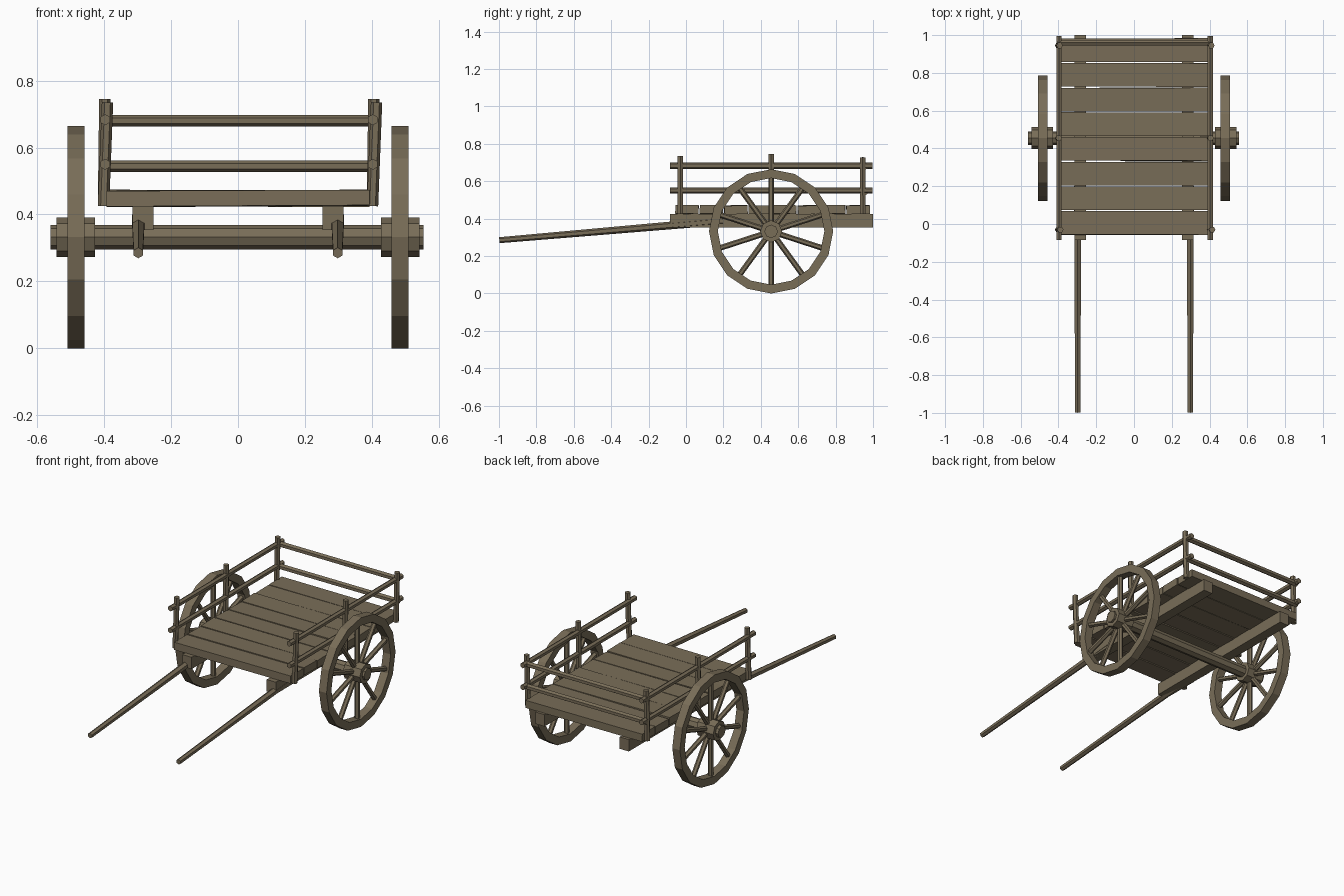
import bpy, bmesh, math, random
from mathutils import Vector, Matrix, Euler

if "Cube" in bpy.data.objects:
    bpy.data.objects.remove(bpy.data.objects["Cube"])

random.seed(4)
wood = bpy.data.materials.new("weathered brown wood")
wood.diffuse_color = (0.19, 0.153, 0.097, 1)
wood.use_nodes = True
wood.node_tree.nodes["Principled BSDF"].inputs["Base Color"].default_value = wood.diffuse_color


def finish(name, bm):
    bmesh.ops.recalc_face_normals(bm, faces=bm.faces)
    me = bpy.data.meshes.new(name)
    bm.to_mesh(me)
    bm.free()
    me.materials.append(wood)
    ob = bpy.data.objects.new(name, me)
    bpy.context.collection.objects.link(ob)
    return ob


def add_rod(bm, a, b, r1, r2=None, sides=6):
    a, b = Vector(a), Vector(b)
    d = b - a
    m = Matrix.Translation((a + b) / 2) @ d.to_track_quat('Z', 'Y').to_matrix().to_4x4()
    bmesh.ops.create_cone(bm, cap_ends=True, segments=sides, radius1=r1,
                          radius2=r1 if r2 is None else r2, depth=d.length, matrix=m)


def rod(name, a, b, r1, r2=None, sides=6):
    bm = bmesh.new()
    add_rod(bm, a, b, r1, r2, sides)
    return finish(name, bm)


def box(name, centre, size, tilt=(0, 0, 0)):
    bm = bmesh.new()
    m = (Matrix.Translation(centre) @ Euler(tilt).to_matrix().to_4x4()
         @ Matrix.Diagonal((*size, 1)))
    bmesh.ops.create_cube(bm, size=1, matrix=m)
    return finish(name, bm)


WY, WZ, WR = 0.455, 0.332, 0.332


def rim(name, x, outer, inner, width, sides=16):
    bm = bmesh.new()
    profile = [(-width / 2, outer), (width / 2, outer), (width / 2, inner), (-width / 2, inner)]
    rings = []
    for i in range(sides):
        t = math.tau * i / sides
        rings.append([bm.verts.new((x + px, WY + r * math.sin(t), WZ + r * math.cos(t)))
                      for px, r in profile])
    for i in range(sides):
        p, q = rings[i], rings[(i + 1) % sides]
        for k in range(4):
            n = (k + 1) % 4
            bm.faces.new((p[k], p[n], q[n], q[k]))
    return finish(name, bm)


# axle running through both wheels
rod("axle", (-0.56, WY, WZ), (0.555, WY, WZ), 0.036, sides=8)

for side, s in (("left", -1), ("right", 1)):
    # wheel: rim, hub and ten spokes
    wx = s * 0.484
    rim(side + "_wheel_rim", wx, WR, 0.285, 0.051)
    rod(side + "_wheel_hub", (s * 0.428, WY, WZ), (s * 0.542, WY, WZ), 0.059, sides=8)
    bm = bmesh.new()
    for i in range(10):
        t = math.tau * i / 10
        d = Vector((0, math.sin(t), math.cos(t)))
        c = Vector((wx, WY, WZ))
        add_rod(bm, c + d * 0.04, c + d * 0.3, 0.015)
    finish(side + "_wheel_spokes", bm)

    # long beam under the floor and the pulling shaft
    box(side + "_beam", (s * 0.284, 0.457, 0.39), (0.062, 1.085, 0.072))
    rod(side + "_shaft", (s * 0.298, -0.998, 0.285), (s * 0.298, 0.2, 0.388), 0.016, 0.022)

    # railing posts, leaning slightly, and two side rails
    for n, (y, top, lean) in enumerate(((-0.03, 0.735, 0.012), (0.455, 0.745, 0.004),
                                        (0.945, 0.728, 0.008))):
        rod(f"{side}_post_{n + 1}", (s * 0.402, y, 0.425), (s * 0.402 + lean, y, top), 0.017)
    for n, z in enumerate((0.55, 0.683)):
        rod(f"{side}_rail_{n + 1}", (s * 0.4 + 0.003, -0.085, z), (s * 0.4 + 0.003, 0.996, z), 0.0165)

# rails across the back
for n, z in enumerate((0.544, 0.68)):
    rod(f"back_rail_{n + 1}", (-0.41, 0.96, z), (0.41, 0.96, z), 0.0175)

# eight floor planks laid side by side, slightly uneven
pitch = 0.1307
for i in range(8):
    tilt = (random.uniform(-0.03, 0.03), random.uniform(-0.006, 0.006),
            random.uniform(-0.004, 0.004))
    box(f"floor_plank_{i + 1}", (0, -0.06 + pitch * (i + 0.5), 0.448),
        (0.785, pitch - 0.006, 0.046), tilt)
